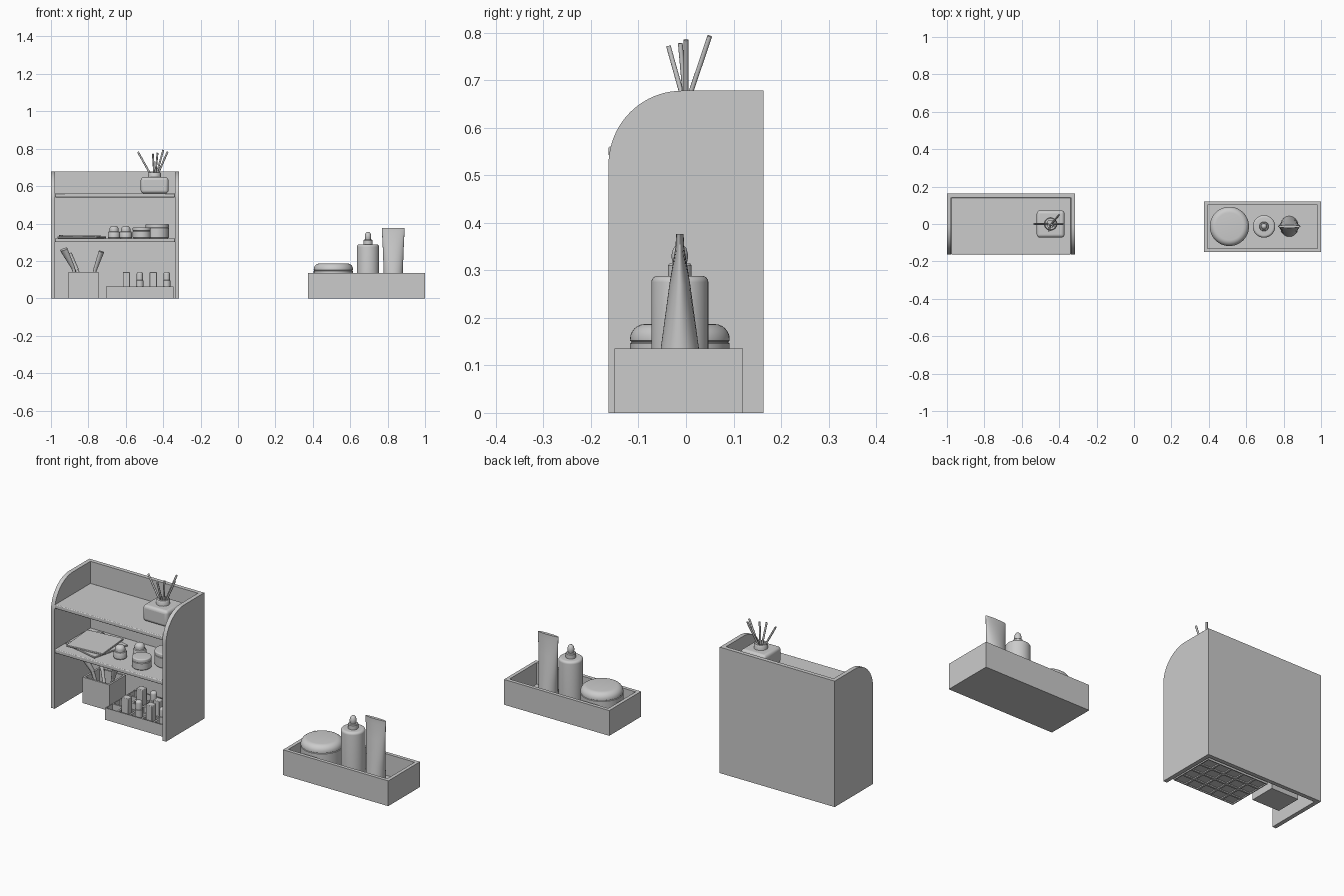
import bpy, bmesh, math
from mathutils import Vector, Matrix

if "Cube" in bpy.data.objects:
    bpy.data.objects.remove(bpy.data.objects["Cube"])

def finish(bm, name, smooth=True, bevel=0, segs=3):
    bmesh.ops.recalc_face_normals(bm, faces=bm.faces[:])
    me = bpy.data.meshes.new(name)
    bm.to_mesh(me)
    bm.free()
    ob = bpy.data.objects.new(name, me)
    bpy.context.collection.objects.link(ob)
    if bevel:
        m = ob.modifiers.new("bevel", 'BEVEL')
        m.width, m.segments, m.limit_method = bevel, segs, 'ANGLE'
    if smooth:
        bpy.ops.object.select_all(action='DESELECT')
        ob.select_set(True)
        bpy.context.view_layer.objects.active = ob
        bpy.ops.object.shade_smooth_by_angle(angle=math.radians(35))
    return ob

def box_bm(lo, hi):
    lo, hi = Vector(lo), Vector(hi)
    bm = bmesh.new()
    bmesh.ops.create_cube(bm, size=1, matrix=Matrix.Translation((lo + hi) / 2) @ Matrix.Diagonal((*(hi - lo), 1)))
    return bm

def box(name, lo, hi, bevel=0, segs=3):
    return finish(box_bm(lo, hi), name, bevel > 0, bevel, segs)

def recess(bm, faces, wall, depth):
    """Inset each face and push it in along z."""
    bmesh.ops.inset_individual(bm, faces=faces, thickness=wall, use_even_offset=True)
    new = bmesh.ops.extrude_discrete_faces(bm, faces=faces)['faces']
    verts = list({v for f in new for v in f.verts})
    bmesh.ops.translate(bm, verts=verts, vec=(0, 0, depth))

def open_box(name, lo, hi, wall, floor):
    bm = box_bm(lo, hi)
    top = max(bm.faces, key=lambda f: f.calc_center_median().z)
    recess(bm, [top], wall, -(hi[2] - lo[2] - floor))
    return finish(bm, name, False)

def loft(name, rings, x, y, n=32, mat=None):
    """Stack elliptical rings (rx, ry, z) and cap the ends."""
    bm = bmesh.new()
    loops = [[bm.verts.new((x + rx * math.cos(2 * math.pi * i / n), y + ry * math.sin(2 * math.pi * i / n), z))
              for i in range(n)] for rx, ry, z in rings]
    for a, b in zip(loops, loops[1:]):
        for i in range(n):
            j = (i + 1) % n
            bm.faces.new((a[i], a[j], b[j], b[i]))
    bm.faces.new(loops[0])
    bm.faces.new(loops[-1])
    if mat:
        bm.transform(mat)
    return finish(bm, name)

def lathe(name, prof, x, y, n=32):
    return loft(name, [(r, r, z) for r, z in prof], x, y, n)

def dome(r, z, cr):
    """Profile of a quarter-round rim ending at height z."""
    return [(r - cr + cr * math.cos(a), z - cr + cr * math.sin(a))
            for a in (math.pi / 2 * i / 6 for i in range(7))]

def rod(name, p, q, r0, r1, flat=1.0, n=12):
    p, q = Vector(p), Vector(q)
    d = q - p
    mat = Matrix.Translation(p) @ d.to_track_quat('Z', 'Y').to_matrix().to_4x4()
    return loft(name, [(r0, r0, 0), (r1, r1 * flat, d.length)], 0, 0, n, mat)

# cabinet sides with a rounded upper front corner
L, R, D, H, T = -1.0, -0.315, 0.163, 0.678, 0.022
arc = [(-D + 0.155 * (1 - math.cos(a)), H - 0.155 + 0.155 * math.sin(a))
       for a in (math.pi / 2 * i / 20 for i in range(21))]
profile = [(D, 0), (-D, 0)] + arc + [(D, H)]
for name, x in (("left_side", L), ("right_side", R - T)):
    bm = bmesh.new()
    f = bm.faces.new([bm.verts.new((x, y, z)) for y, z in profile])
    ext = bmesh.ops.extrude_face_region(bm, geom=[f])['geom']
    bmesh.ops.translate(bm, verts=[v for v in ext if isinstance(v, bmesh.types.BMVert)], vec=(T, 0, 0))
    finish(bm, name)

# back panel and shelves
box("back_panel", (L + T, D - T, 0), (R - T, D, H))
for name, z in (("middle_shelf", 0.30), ("top_shelf", 0.54)):
    box(name, (L + T, -D, z), (R - T, D - T, z + 0.021), 0.004)

# reed diffuser on the top shelf
box("diffuser_bottle", (-0.52, -0.072, 0.561), (-0.372, 0.072, 0.648), 0.016, 4)
lathe("diffuser_neck", [(0.034, 0.64), (0.034, 0.668), (0.03, 0.674), (0.02, 0.674), (0.02, 0.655)], -0.446, 0)
tips = [(-0.535, 0.0, 0.783), (-0.455, -0.037, 0.772), (-0.43, -0.012, 0.778),
        (-0.40, 0.05, 0.793), (-0.376, 0.0, 0.785)]
for i, t in enumerate(tips):
    base = (-0.446 - (t[0] + 0.446) * 0.15, -t[1] * 0.3, 0.60)
    rod(f"reed_{i}", base, t, 0.005, 0.005)

# flat palettes on the middle shelf
for name, z, s, ang, cx in (("lower_palette", 0.321, 0.215, -14, -0.835), ("upper_palette", 0.33, 0.205, 5, -0.845)):
    bm = box_bm((-s / 2, -s / 2, 0), (s / 2, s / 2, 0.009))
    bm.transform(Matrix.Translation((cx, -0.01, z)) @ Matrix.Rotation(math.radians(ang), 4, 'Z'))
    finish(bm, name, True, 0.002, 2)

# small jars with domed lids, then two wide jars
for i, (x, y) in enumerate(((-0.663, -0.055), (-0.6, 0.02))):
    lathe(f"domed_jar_{i}", [(0.03, 0.321), (0.033, 0.325), (0.033, 0.35), (0.03, 0.356), (0.025, 0.358)]
          + dome(0.025, 0.388, 0.02), x, y)
for i, (x, y, r, z) in enumerate(((-0.515, -0.083, 0.048, 0.38), (-0.432, 0.015, 0.062, 0.398))):
    lathe(f"wide_jar_{i}", [(r - 0.004, 0.321), (r, 0.325), (r, z - 0.022), (r - 0.003, z - 0.02), (r, z - 0.018)]
          + dome(r, z, 0.006), x, y)

# brush cup with flared brushes
open_box("brush_cup", (-0.905, -0.03, 0), (-0.745, 0.11, 0.14), 0.01, 0.01)
brushes = [((-0.85, 0.04, 0.02), (-0.88, 0.02, 0.16), (-0.932, -0.005, 0.262), 0.03),
           ((-0.80, 0.05, 0.02), (-0.765, 0.03, 0.15), (-0.73, 0.01, 0.25), 0.021),
           ((-0.82, 0.05, 0.02), (-0.86, 0.075, 0.15), (-0.90, 0.09, 0.24), 0.018)]
for i, (a, b, c, r) in enumerate(brushes):
    rod(f"brush_handle_{i}", a, b, 0.007, 0.009)
    rod(f"brush_head_{i}", b, c, 0.01, r, 0.6, 20)

# lipstick organiser with 5 x 4 cells
NX, NY, X0, X1, Y0, Y1 = 5, 4, -0.705, -0.345, -0.125, 0.127
bm = bmesh.new()
bmesh.ops.create_grid(bm, x_segments=NX, y_segments=NY, size=0.5,
                      matrix=Matrix.Translation(((X0 + X1) / 2, (Y0 + Y1) / 2, 0)) @ Matrix.Diagonal((X1 - X0, Y1 - Y0, 1, 1)))
low = bm.faces[:]
ext = bmesh.ops.extrude_face_region(bm, geom=low, use_keep_orig=True)['geom']
high = [g for g in ext if isinstance(g, bmesh.types.BMFace)]
high_v = [g for g in ext if isinstance(g, bmesh.types.BMVert)]
bmesh.ops.translate(bm, verts=high_v, vec=(0, 0, 0.064))
top = [f for f in bm.faces if all(v.co.z > 0.06 for v in f.verts)]
bottom = [f for f in bm.faces if all(v.co.z < 0.001 for v in f.verts)]
recess(bm, top, 0.005, -0.05)
recess(bm, bottom, 0.005, 0.006)
finish(bm, "lipstick_organiser", False)

# lipsticks, alternately square and round
cells = [(1, 0), (2, 0), (3, 0), (4, 0), (3, 1), (1, 2), (2, 2), (4, 2)]
for k, (i, j) in enumerate(cells):
    x = X0 + (i + 0.5) * (X1 - X0) / NX
    y = Y0 + (j + 0.5) * (Y1 - Y0) / NY
    if i % 2:
        box(f"lipstick_{k}", (x - 0.019, y - 0.019, 0.014), (x + 0.019, y + 0.019, 0.14), 0.003, 2)
    else:
        lathe(f"lipstick_{k}", [(0.02, 0.014), (0.02, 0.095), (0.017, 0.097)] + dome(0.017, 0.142, 0.012), x, y, 24)

# separate tray
open_box("tray", (0.373, -0.15, 0), (1.0, 0.12, 0.136), 0.019, 0.02)

# cream jar, dropper bottle and squeeze tube in the tray
Y = -0.013
lathe("cream_jar", [(0.095, 0.02), (0.105, 0.03), (0.105, 0.146), (0.102, 0.148), (0.102, 0.15), (0.105, 0.152)]
      + dome(0.105, 0.187, 0.032), 0.51, Y, 48)
lathe("dropper_bottle", [(0.055, 0.02), (0.06, 0.025)] + dome(0.06, 0.288, 0.013), 0.695, Y, 40)
lathe("dropper_collar", [(0.025, 0.285), (0.025, 0.31), (0.022, 0.314)], 0.695, Y)
lathe("dropper_bulb", [(0.014, 0.312), (0.017, 0.325), (0.017, 0.334), (0.014, 0.346), (0.008, 0.353), (0.002, 0.355)], 0.695, Y)
loft("squeeze_tube", [(0.049, 0.055, 0.02), (0.051, 0.04, 0.137), (0.056, 0.022, 0.27),
                      (0.06, 0.009, 0.35), (0.061, 0.008, 0.376)], 0.83, Y, 40)
